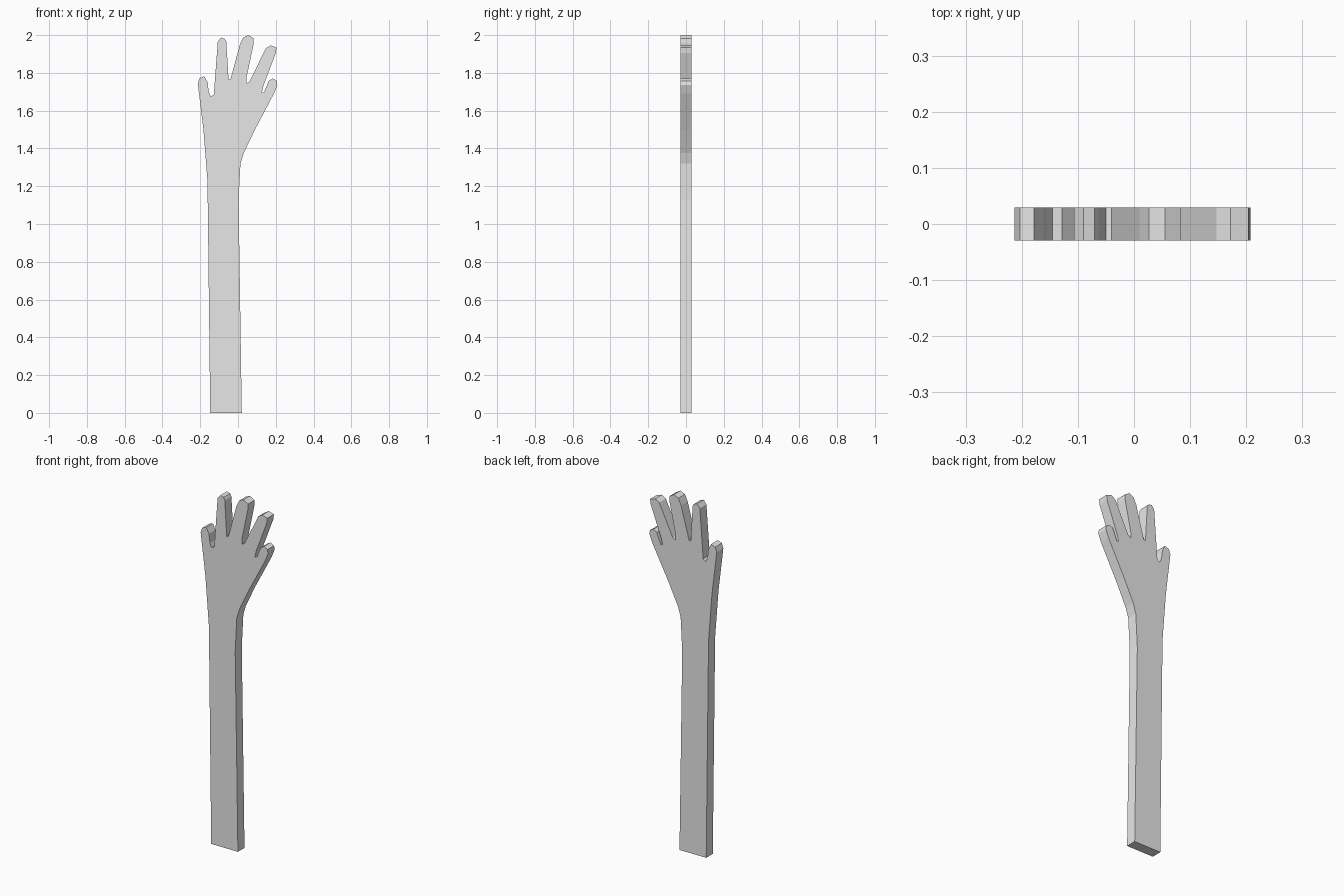
import bpy
import bmesh

cube = bpy.data.objects.get("Cube")
if cube:
    bpy.data.objects.remove(cube, do_unlink=True)

HALF_DEPTH = 0.0295

# Silhouette in x, z, counter-clockwise seen from the front
forearm_right = [(-0.147, 0.0), (0.02, 0.0), (0.003, 1.13), (0.013, 1.32), (0.03, 1.375), (0.09, 1.5)]
thumb = [(0.19, 1.69), (0.208, 1.735), (0.205, 1.758), (0.183, 1.77), (0.163, 1.758),
         (0.137, 1.695), (0.126, 1.695), (0.134, 1.73)]
index_finger = [(0.2, 1.905), (0.204, 1.935), (0.172, 1.945), (0.147, 1.93),
                (0.062, 1.755), (0.045, 1.745), (0.046, 1.78)]
middle_finger = [(0.083, 1.955), (0.083, 1.983), (0.055, 2.0), (0.027, 1.987), (0.01, 1.95),
                 (-0.04, 1.765), (-0.05, 1.765)]
ring_finger = [(-0.062, 1.965), (-0.07, 1.98), (-0.09, 1.987), (-0.107, 1.965),
               (-0.128, 1.685), (-0.145, 1.675), (-0.155, 1.70)]
little_finger = [(-0.161, 1.75), (-0.178, 1.782), (-0.203, 1.772), (-0.213, 1.745)]
forearm_left = [(-0.183, 1.5), (-0.162, 1.235), (-0.16, 1.1)]
outline = (forearm_right + thumb + index_finger + middle_finger
           + ring_finger + little_finger + forearm_left)

# Flat front face, extruded to a slab
bm = bmesh.new()
face = bm.faces.new([bm.verts.new((x, -HALF_DEPTH, z)) for x, z in outline])
result = bmesh.ops.extrude_face_region(bm, geom=[face], use_keep_orig=True)
back = [g for g in result["geom"] if isinstance(g, bmesh.types.BMVert)]
bmesh.ops.translate(bm, verts=back, vec=(0, 2 * HALF_DEPTH, 0))
bmesh.ops.recalc_face_normals(bm, faces=bm.faces)
bmesh.ops.triangulate(bm, faces=[f for f in bm.faces if len(f.verts) > 4])

mesh = bpy.data.meshes.new("arm_and_hand")
bm.to_mesh(mesh)
bm.free()

# Plain light grey
grey = bpy.data.materials.new("light grey")
grey.use_nodes = True
colour = (0.8, 0.8, 0.8, 1.0)
grey.diffuse_color = colour
grey.node_tree.nodes["Principled BSDF"].inputs["Base Color"].default_value = colour
mesh.materials.append(grey)

arm = bpy.data.objects.new("arm_and_hand", mesh)
bpy.context.collection.objects.link(arm)
